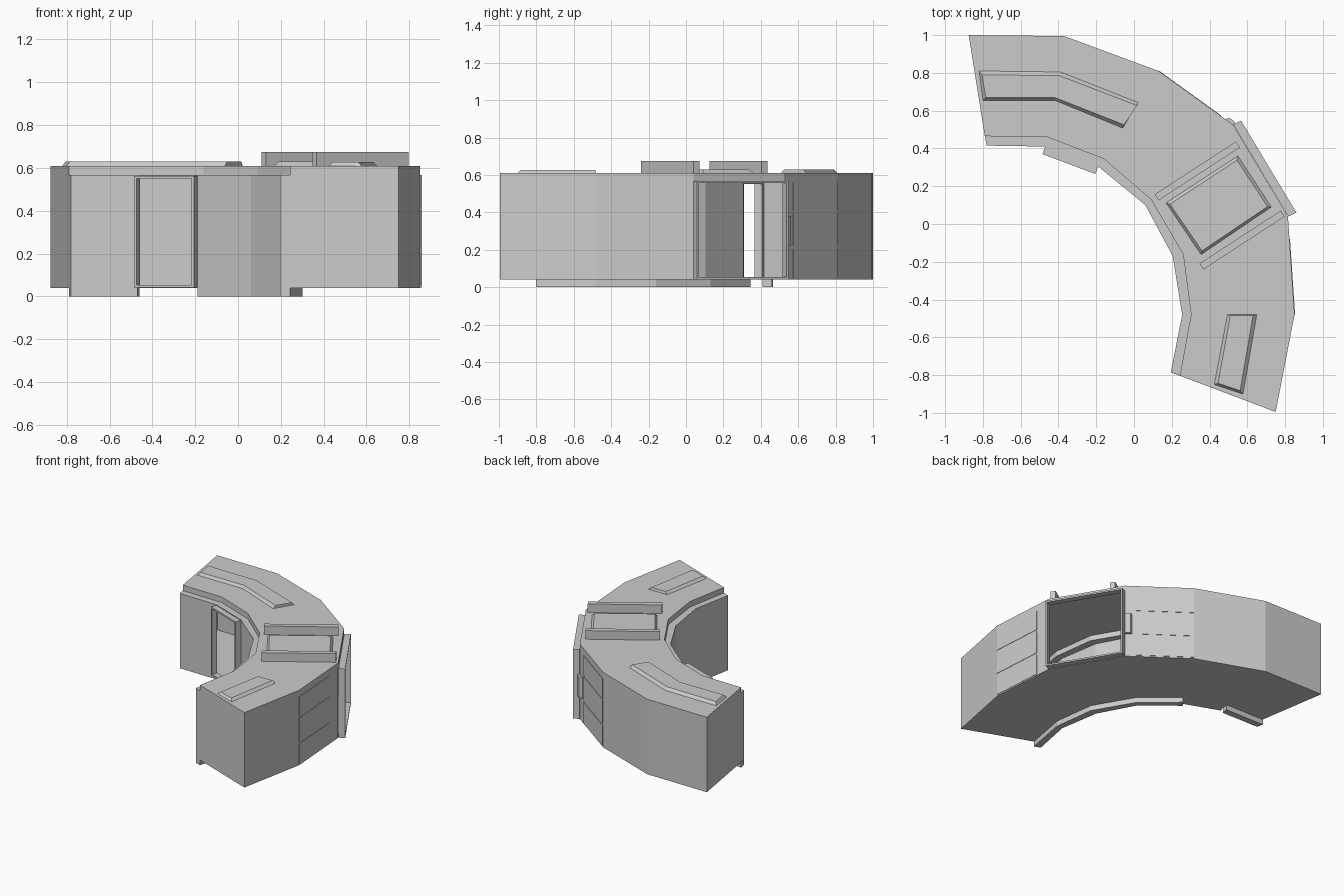
import bpy, bmesh
from mathutils import Vector

if "Cube" in bpy.data.objects:
    bpy.data.objects.remove(bpy.data.objects["Cube"])

OUTER = [(-.875, 1), (-.37, .995), (.13, .81), (.525, .525), (.815, .04), (.85, -.48), (.75, -.995)]
INNER = [(-.78, .415), (-.47, .41), (-.19, .305), (.06, .10), (.205, -.17), (.255, -.48), (.195, -.785)]
INSET = [(-.79, .465), (-.46, .46), (-.16, .345), (.09, .13), (.26, -.16), (.302, -.48), (.243, -.803)]
BASE, STEP, TOP = .04, .568, .61


def make(name, bm):
    bmesh.ops.remove_doubles(bm, verts=bm.verts, dist=.0001)
    bmesh.ops.recalc_face_normals(bm, faces=bm.faces)
    me = bpy.data.meshes.new(name)
    bm.to_mesh(me)
    bm.free()
    ob = bpy.data.objects.new(name, me)
    bpy.context.collection.objects.link(ob)
    return ob


def face(bm, pts):
    return bm.faces.new([bm.verts.new(p) for p in pts])


def at(p, z):
    return (p[0], p[1], z)


def prism(name, low, z0, z1, high=None):
    """Closed solid between two outlines."""
    high = high or low
    bm = bmesh.new()
    face(bm, [at(p, z0) for p in low])
    face(bm, [at(p, z1) for p in high])
    for i in range(len(low)):
        j = (i + 1) % len(low)
        face(bm, [at(low[i], z0), at(low[j], z0), at(high[j], z1), at(high[i], z1)])
    return make(name, bm)


def frame(name, a, b, out, z0, z1, t):
    """Open rectangular door surround between two plan points."""
    a, b, out = Vector(a), Vector(b), Vector(out)
    d = (b - a).normalized() * t
    strip = lambda p, q: [p, q, q + out, p + out]
    prism(name + "_jamb_1", strip(a, a + d), z0, z1)
    prism(name + "_jamb_2", strip(b - d, b), z0, z1)
    prism(name + "_sill", strip(a + d, b - d), z0, z0 + t)
    prism(name + "_head", strip(a + d, b - d), z1 - t, z1)


# curved hollow body: floor, stepped top, walls with two door openings
bm = bmesh.new()


def wall(row, i, z0, z1, row2=None):
    row2 = row2 or row
    face(bm, [at(row[i], z0), at(row[i + 1], z0), at(row2[i + 1], z1), at(row2[i], z1)])


for i in range(6):
    wall(OUTER, i, BASE, BASE, INNER)
    wall(OUTER, i, TOP, TOP, INSET)
    wall(INNER, i, STEP, STEP, INSET)
    wall(INSET, i, STEP, TOP)
    if i == 3:
        wall(OUTER, i, STEP, TOP)
    else:
        wall(OUTER, i, BASE, STEP)
        wall(OUTER, i, STEP, TOP)
    if i != 1:
        wall(INNER, i, BASE, STEP)
for i in (0, 6):
    face(bm, [at(OUTER[i], BASE), at(INNER[i], BASE), at(INNER[i], STEP), at(INSET[i], STEP),
              at(INSET[i], TOP), at(OUTER[i], TOP), at(OUTER[i], STEP)])
body = make("curved_body", bm)
sol = body.modifiers.new("thickness", "SOLIDIFY")
sol.thickness, sol.offset = .008, -1

# plinth strips under the inner edge, broken at the door
prism("plinth_short", INNER[:2] + INSET[1::-1], 0, BASE)
prism("plinth_long", INNER[2:] + INSET[:1:-1], 0, BASE)

# door surrounds
frame("inner_door", INNER[1], INNER[2], (-.015, -.04), .042, .563, .012)
frame("outer_door", (.525, .527), (.818, .04), (.042, .02), .042, .568, .012)

# latch box beside the outer door
prism("latch", [(.47, .55), (.525, .515), (.535, .54), (.505, .562)], .22, .38)

# low raised panels on the roof
prism("roof_panel_long",
      [(-.82, .81), (-.39, .805), (.022, .643), (-.06, .508), (-.42, .655), (-.80, .655)], TOP, .63,
      [(-.805, .79), (-.395, .785), (.015, .628), (-.052, .525), (-.42, .67), (-.785, .67)])
prism("roof_panel_short", [(.425, -.85), (.577, -.90), (.65, -.48), (.495, -.48)], TOP, .628,
      [(.445, -.843), (.562, -.882), (.63, -.485), (.51, -.485)])
prism("roof_hatch", [(.17, .112), (.55, .36), (.727, .09), (.355, -.162)], TOP, .63,
      [(.19, .105), (.545, .338), (.707, .092), (.36, -.142)])

# two roof bars flanking the hatch
for k, (dx, dy) in enumerate([(0, 0), (.237, -.366)]):
    bar = [(.11, .157), (.54, .437), (.56, .405), (.13, .125)]
    prism("roof_bar_%d" % (k + 1), [(x + dx, y + dy) for x, y in bar], TOP, .675)

# stacked shallow panels on the outer walls next to the door
for name, a, b, n in [("right_panel", (.823, -.08), (.85, -.48), (.003, 0)),
                      ("rear_panel", (.13, .81), (.46, .572), (.0018, .0024))]:
    for k, (z0, z1) in enumerate([(.05, .205), (.222, .40), (.41, .56)]):
        outer = [(p[0] + n[0], p[1] + n[1]) for p in (b, a)]
        prism("%s_%d" % (name, k + 1), [a, b] + outer, z0, z1)
